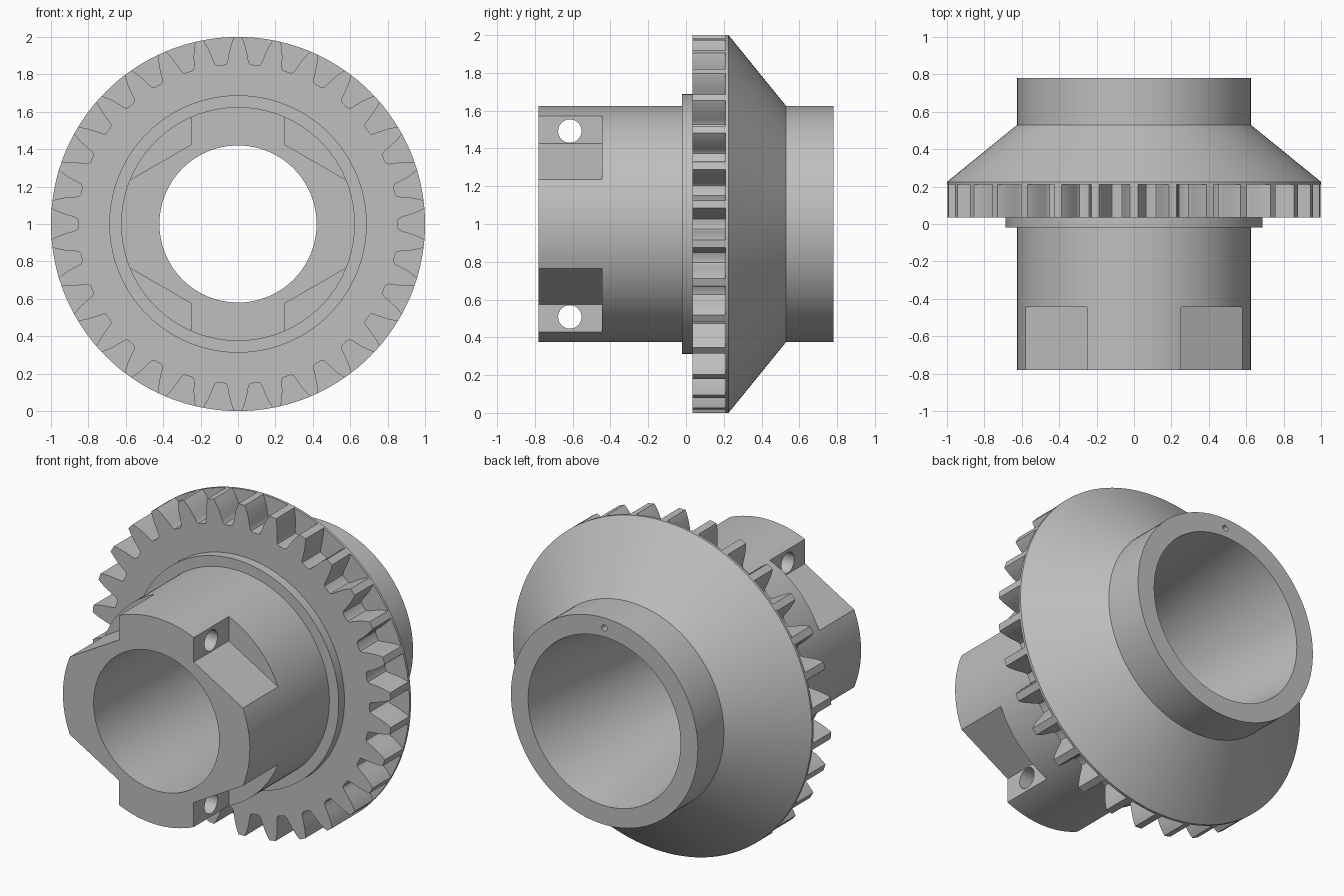
import bpy, bmesh, math
from mathutils import Matrix, Vector

cube = bpy.data.objects.get("Cube")
if cube:
    bpy.data.objects.remove(cube)

SEGMENTS = 144
TEETH = 30
CENTRE = Vector((0, 0, 1))

grey = bpy.data.materials.new("machined_grey")
grey.use_nodes = True
grey.diffuse_color = (0.52, 0.52, 0.52, 1)
grey.node_tree.nodes["Principled BSDF"].inputs["Base Color"].default_value = (0.52, 0.52, 0.52, 1)


def polar(radius, angle, y):
    return CENTRE + Vector((radius * math.cos(angle), y, radius * math.sin(angle)))


def make_object(name, bm):
    bmesh.ops.recalc_face_normals(bm, faces=bm.faces)
    mesh = bpy.data.meshes.new(name)
    bm.to_mesh(mesh)
    bm.free()
    mesh.materials.append(grey)
    obj = bpy.data.objects.new(name, mesh)
    bpy.context.collection.objects.link(obj)
    return obj


def loft(name, rings):
    """Join closed rings of points into a closed tube; the last ring meets the first."""
    bm = bmesh.new()
    loops = [[bm.verts.new(p) for p in ring] for ring in rings]
    count = len(loops[0])
    for i, a in enumerate(loops):
        b = loops[(i + 1) % len(loops)]
        for j in range(count):
            k = (j + 1) % count
            bm.faces.new((a[j], a[k], b[k], b[j]))
    return make_object(name, bm)


def select_only(obj):
    bpy.ops.object.select_all(action='DESELECT')
    obj.select_set(True)
    bpy.context.view_layer.objects.active = obj


def cut(target, cutter):
    cutter.hide_render = True
    mod = target.modifiers.new("cut", 'BOOLEAN')
    mod.operation = 'DIFFERENCE'
    mod.solver = 'EXACT'
    mod.object = cutter
    select_only(target)
    bpy.ops.object.modifier_apply(modifier=mod.name)
    bpy.data.objects.remove(cutter)


def cylinder_cutter(name, location, radius, depth, axis):
    bm = bmesh.new()
    turn = Matrix.Rotation(math.pi / 2, 4, axis)
    bmesh.ops.create_cone(bm, cap_ends=True, segments=32, radius1=radius, radius2=radius,
                          depth=depth, matrix=Matrix.Translation(location) @ turn)
    return make_object(name, bm)


# Turned hub, collar and conical flange with a tapered bore: (radius, y)
profile = [(0.42, -0.78), (0.625, -0.78), (0.625, -0.02), (0.688, -0.02),
           (0.688, 0.21), (1, 0.21), (1, 0.225), (0.625, 0.53),
           (0.625, 0.78), (0.51, 0.78), (0.42, 0)]
angles = [math.tau * i / SEGMENTS for i in range(SEGMENTS)]
hub = loft("hub_and_cone", [[polar(r, a, y) for a in angles] for r, y in profile])

# Four wrench notches at the front end, mirrored across both axes
notch = [(0.25, 0.425), (0.25, 0.8), (0.9, 0.8), (0.9, 0.05)]
for sx in (-1, 1):
    for sz in (-1, 1):
        bm = bmesh.new()
        face = bm.faces.new([bm.verts.new((sx * x, -0.9, 1 + sz * z)) for x, z in notch])
        side = bmesh.ops.extrude_face_region(bm, geom=[face])["geom"]
        bmesh.ops.translate(bm, vec=(0, 0.455, 0),
                            verts=[v for v in side if isinstance(v, bmesh.types.BMVert)])
        cut(hub, make_object("notch_cutter", bm))

# Cross holes between the notches
for sz in (-1, 1):
    cut(hub, cylinder_cutter("cross_hole_cutter", (0, -0.615, 1 + sz * 0.492), 0.062, 0.8, 'Y'))

# Small locating hole in the back rim
cut(hub, cylinder_cutter("locating_hole_cutter", (0, 0.78, 1.565), 0.018, 0.3, 'X'))

# Toothed ring: half tooth outline as (degrees from tooth centre, radius)
half = [(1.2, 1), (1.75, 0.98), (2.3, 0.955), (2.75, 0.93), (3.15, 0.905),
        (3.5, 0.882), (3.75, 0.868), (4.2, 0.858), (5, 0.855)]
tooth = [(-d, r) for d, r in reversed(half)] + half
outline = [(math.pi / 2 + math.tau * t / TEETH + math.radians(d), r)
           for t in range(TEETH) for d, r in tooth]
front, back = 0.035, 0.212
gear = loft("gear_teeth", [
    [polar(0.66, a, front) for a, r in outline],
    [polar(r, a, front) for a, r in outline],
    [polar(r, a, back) for a, r in outline],
    [polar(0.66, a, back) for a, r in outline]])

for obj in (hub, gear):
    select_only(obj)
    bpy.ops.object.shade_smooth_by_angle(angle=math.radians(28))
